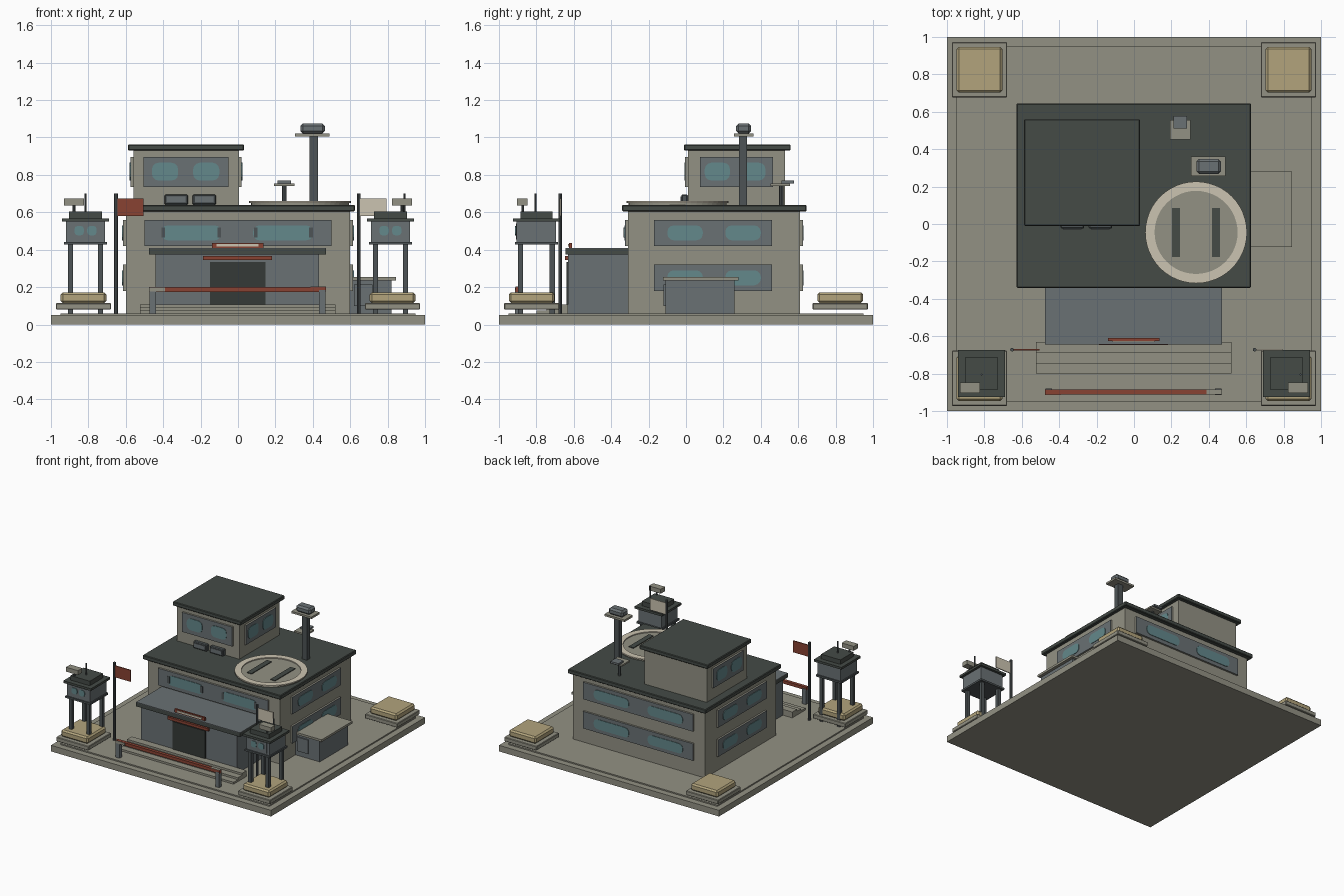
import bpy, bmesh, math
from mathutils import Vector

if "Cube" in bpy.data.objects:
    bpy.data.objects.remove(bpy.data.objects["Cube"])


def material(name, rgb):
    m = bpy.data.materials.new(name)
    m.diffuse_color = (*rgb, 1)
    m.use_nodes = True
    m.node_tree.nodes["Principled BSDF"].inputs["Base Color"].default_value = m.diffuse_color
    return m


CONCRETE = material("concrete", (0.29, 0.285, 0.23))
SLATE = material("slate", (0.144, 0.165, 0.174))
ROOF = material("dark_roof", (0.058, 0.069, 0.061))
CHARCOAL = material("charcoal", (0.036, 0.042, 0.038))
STEEL = material("dark_steel", (0.075, 0.088, 0.092))
GLASS = material("teal_glass", (0.125, 0.246, 0.258))
TAN = material("tan", (0.445, 0.371, 0.202))
CREAM = material("cream", (0.60, 0.55, 0.44))
RED = material("brick_red", (0.246, 0.054, 0.032))


def finish(bm, name, mat):
    me = bpy.data.meshes.new(name)
    bm.to_mesh(me)
    bm.free()
    me.materials.append(mat)
    ob = bpy.data.objects.new(name, me)
    bpy.context.collection.objects.link(ob)
    return ob


def box(name, mat, x, y, z, bevel=0, axis=None, segs=1):
    """Box from (min, max) ranges; axis limits the bevel to edges along it."""
    bm = bmesh.new()
    bmesh.ops.create_cube(bm, size=1)
    for v in bm.verts:
        v.co = Vector([r[0] if c < 0 else r[1] for c, r in zip(v.co, (x, y, z))])
    if bevel:
        edges = [e for e in bm.edges if axis is None or
                 abs((e.verts[0].co - e.verts[1].co)[axis]) > 1e-6]
        bmesh.ops.bevel(bm, geom=edges, offset=bevel, segments=segs,
                        profile=0.5, affect='EDGES')
    return finish(bm, name, mat)


def rod(name, mat, x, y, z, r, sides=8):
    bm = bmesh.new()
    bmesh.ops.create_cone(bm, cap_ends=True, segments=sides, radius1=r, radius2=r, depth=z[1] - z[0])
    bmesh.ops.translate(bm, vec=(x, y, (z[0] + z[1]) / 2), verts=bm.verts)
    return finish(bm, name, mat)


def around(c, w):
    return (c - w / 2, c + w / 2)


def plate(name, mat, axis, sign, at, along, z, thick, **kw):
    """Thin plate standing off a wall that faces sign*axis."""
    depth = tuple(sorted((at, at + sign * thick)))
    x, y = (depth, along) if axis == 0 else (along, depth)
    return box(name, mat, x, y, z, axis=axis, **kw)


def window_band(name, axis, sign, wall, along, z, panes, pane_z, proud=0.012, r=0.035):
    plate(name + "_frame", CONCRETE, axis, sign, wall, along, z, proud)
    face = wall + sign * proud
    plate(name + "_panel", SLATE, axis, sign, face, along, z, 0.003)
    for p in panes:
        plate(name + "_pane", GLASS, axis, sign, face, p, pane_z, 0.007, bevel=r, segs=3)


# Ground slab
box("base_slab", CONCRETE, (-1, 1), (-1, 1), (0, 0.05))
box("yard", CONCRETE, (-0.95, 0.95), (-0.95, 0.95), (0.05, 0.06))

# Main block and upper block with overhanging roofs
box("main_block", CONCRETE, (-0.6, 0.6), (-0.31, 0.61), (0.06, 0.605))
box("main_roof", ROOF, (-0.628, 0.625), (-0.342, 0.645), (0.605, 0.64), bevel=0.005)
box("upper_block", CONCRETE, (-0.56, 0.005), (0.01, 0.53), (0.64, 0.93))
box("upper_roof", ROOF, (-0.588, 0.033), (-0.01, 0.56), (0.93, 0.963), bevel=0.005)

# Window bands
wide = ((-0.41, -0.09), (0.08, 0.40))
window_band("front_window", 1, -1, -0.31, (-0.5, 0.5), (0.42, 0.56), wide, (0.45, 0.53))
for x in (-0.4, -0.1, 0.095, 0.39):
    plate("window_clip", STEEL, 1, -1, -0.329, around(x, 0.02), (0.465, 0.52), 0.004)
for z in (0.18, 0.42):
    band, pane = (z, z + 0.14), (z + 0.03, z + 0.11)
    window_band("back_window", 1, 1, 0.61, (-0.5, 0.5), band, wide, pane)
    for s in (-1, 1):
        window_band("side_window", 0, s, 0.6 * s, (-0.17, 0.46), band,
                    ((-0.10, 0.09), (0.21, 0.40)), pane)
window_band("upper_front_window", 1, -1, 0.01, (-0.505, -0.05), (0.735, 0.895),
            ((-0.46, -0.32), (-0.24, -0.10)), (0.77, 0.865))
for s, x in ((-1, -0.56), (1, 0.005)):
    window_band("upper_side_window", 0, s, x, (0.075, 0.465), (0.735, 0.895),
                ((0.10, 0.235), (0.29, 0.425)), (0.77, 0.865))

# Entrance block, door, canopy strip and sign board
box("entrance_block", SLATE, (-0.44, 0.432), (-0.63, -0.31), (0.06, 0.375))
box("entrance_roof", ROOF, (-0.475, 0.47), (-0.645, -0.31), (0.375, 0.405))
box("entrance_roof_deck", SLATE, (-0.475, 0.47), (-0.645, -0.31), (0.405, 0.41))
box("door", CHARCOAL, (-0.15, 0.148), (-0.638, -0.63), (0.10, 0.335))
box("door_strip", RED, (-0.188, 0.182), (-0.648, -0.63), (0.345, 0.367))
box("sign_board", RED, (-0.14, 0.135), (-0.625, -0.61), (0.41, 0.437))
box("sign_stripe", CREAM, (-0.115, 0.11), (-0.63, -0.625), (0.417, 0.43))

# Entrance steps
for y, z in ((-0.69, 0.108), (-0.745, 0.092), (-0.80, 0.076)):
    box("step", CONCRETE, (-0.525, 0.52), (y, -0.63), (0.06, z))

# Barrier across the front
box("barrier_bar", RED, (-0.475, 0.47), (-0.912, -0.885), (0.175, 0.2))
box("barrier_tip_top", CONCRETE, (0.388, 0.47), (-0.912, -0.885), (0.2, 0.203))
box("barrier_tip_front", CONCRETE, (-0.475, -0.39), (-0.915, -0.912), (0.177, 0.198))
for x in (-0.455, 0.45):
    box("barrier_post", SLATE, around(x, 0.035), (-0.913, -0.88), (0.06, 0.185))

# Side annex
box("annex", SLATE, (0.6, 0.82), (-0.11, 0.258), (0.06, 0.235))
box("annex_roof", CONCRETE, (0.6, 0.845), (-0.122, 0.28), (0.235, 0.253))
box("annex_hatch", SLATE, (0.62, 0.72), (-0.119, -0.11), (0.10, 0.215))

# Corner pads with tan cushions
for sx in (-1, 1):
    for cy in (-0.825, 0.825):
        box("corner_pad", CONCRETE, around(sx * 0.826, 0.295), around(cy, 0.295),
            (0.08, 0.115), bevel=0.004)
        box("corner_block", TAN, around(sx * 0.826, 0.245), around(cy, 0.245),
            (0.115, 0.172), bevel=0.012)

# Watch towers
for s, antenna_x in ((-1, -0.815), (1, 0.89)):
    cx, cy = s * 0.815, -0.80
    for dx in (-0.08, 0.08):
        for dy in (-0.085, 0.085):
            box("tower_leg", STEEL, around(cx + dx, 0.028), around(cy + dy, 0.028), (0.06, 0.43))
    box("tower_floor", STEEL, around(cx, 0.23), around(cy, 0.23), (0.427, 0.442))
    box("tower_cabin", SLATE, around(cx, 0.21), around(cy, 0.21), (0.442, 0.55))
    plate("tower_panel", SLATE, 1, -1, cy - 0.105, around(cx, 0.165), (0.455, 0.54), 0.004)
    for dx in (-0.034, 0.034):
        plate("tower_pane", GLASS, 1, -1, cy - 0.109, around(cx + dx, 0.05),
              (0.477, 0.527), 0.005, bevel=0.016, segs=2)
    box("tower_eave", ROOF, around(cx, 0.25), around(cy, 0.25), (0.55, 0.568))
    box("tower_cap", ROOF, around(cx, 0.175), around(cy, 0.17), (0.568, 0.605))
    rod("tower_antenna", STEEL, antenna_x, -0.805, (0.6, 0.70), 0.005)
    rod("searchlight_stem", STEEL, s * 0.877, -0.872, (0.565, 0.637), 0.007)
    box("searchlight", CONCRETE, around(s * 0.877, 0.108), around(-0.875, 0.056), (0.637, 0.673))

# Flags on poles
for x, mat in ((-0.652, RED), (0.645, CREAM)):
    rod("flag_pole", STEEL, x, -0.672, (0.06, 0.70), 0.01)
    box("flag", mat, (x + 0.005, x + 0.148), (-0.676, -0.668), (0.58, 0.675))

# Landing pad: disc, pale ring and two guide bars
px, py = 0.332, -0.045
rod("pad_disc", CONCRETE, px, py, (0.64, 0.652), 0.262, 48)
bm = bmesh.new()
rings = []
for r, z in ((0.222, 0.65), (0.272, 0.65), (0.272, 0.66), (0.222, 0.66)):
    rings.append([bm.verts.new((px + r * math.cos(math.tau * i / 48),
                                py + r * math.sin(math.tau * i / 48), z)) for i in range(48)])
for k in range(4):
    a, b = rings[k], rings[(k + 1) % 4]
    for i in range(48):
        j = (i + 1) % 48
        bm.faces.new((a[i], a[j], b[j], b[i]))
bmesh.ops.recalc_face_normals(bm, faces=bm.faces)
finish(bm, "pad_ring", CREAM)
for dx in (-0.107, 0.107):
    box("pad_guide_bar", ROOF, around(px + dx, 0.043), around(py, 0.262), (0.652, 0.658))

# Roof mast with sensor head
box("mast", STEEL, (0.382, 0.428), (0.283, 0.325), (0.64, 1.005))
box("mast_platform", CONCRETE, (0.305, 0.488), (0.256, 0.362), (1.005, 1.021))
box("mast_head", SLATE, (0.333, 0.465), (0.268, 0.348), (1.021, 1.075), bevel=0.014)

# Small roof antenna
rod("antenna_stem", STEEL, 0.247, 0.51, (0.64, 0.745), 0.012)
box("antenna_plate", CONCRETE, (0.193, 0.303), (0.453, 0.557), (0.742, 0.755))
box("antenna_box", SLATE, (0.21, 0.283), (0.51, 0.577), (0.755, 0.77))

# Roof vents in front of the upper block
for x in (-0.33, -0.18):
    box("roof_vent", STEEL, around(x, 0.125), (-0.025, 0.01), (0.64, 0.695), bevel=0.006)
    box("vent_grille", SLATE, around(x, 0.10), (-0.029, -0.025), (0.655, 0.685))
